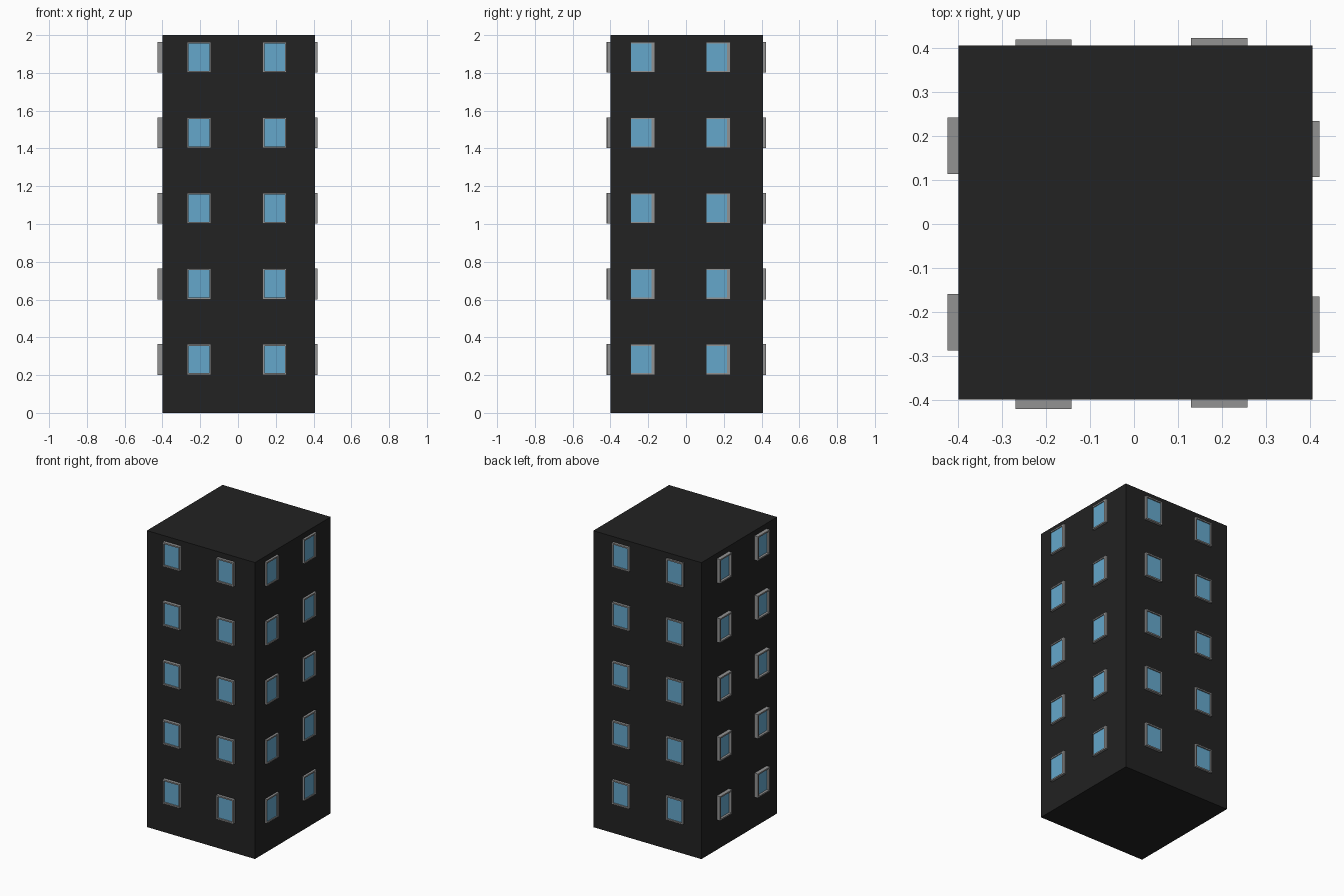
import bpy, bmesh
from math import pi
from mathutils import Matrix, Vector

if "Cube" in bpy.data.objects:
    bpy.data.objects.remove(bpy.data.objects["Cube"], do_unlink=True)


def material(name, rgb):
    m = bpy.data.materials.new(name)
    m.use_nodes = True
    m.diffuse_color = (*rgb, 1)
    m.node_tree.nodes["Principled BSDF"].inputs["Base Color"].default_value = (*rgb, 1)
    return m


WALL = material("dark wall", (0.016, 0.016, 0.016))
FRAME = material("grey frame", (0.29, 0.29, 0.29))
GLASS = material("blue glass", (0.13, 0.39, 0.60))


def box(bm, low, high):
    low, high = Vector(low), Vector(high)
    bmesh.ops.create_cube(bm, size=1, matrix=Matrix.Translation((low + high) / 2)
                          @ Matrix.Diagonal((*(high - low), 1)))


def add_object(name, bm, materials):
    mesh = bpy.data.meshes.new(name)
    bm.to_mesh(mesh)
    bm.free()
    for m in materials:
        mesh.materials.append(m)
    ob = bpy.data.objects.new(name, mesh)
    bpy.context.collection.objects.link(ob)
    return ob


def window(name, wall, face, recess, shift):
    """Frame facing -y with a recessed glass pane, centred on x and z."""
    w, h = 0.064, 0.0815
    bm = bmesh.new()
    box(bm, (-w, -face, -h), (w, -wall, h))
    bm.normal_update()
    front = next(f for f in bm.faces if f.normal.y < -0.9)
    bmesh.ops.inset_region(bm, faces=[front], thickness=0.013)
    # Rebate: a second ring drops straight back to the glass
    bmesh.ops.translate(bm, verts=front.verts, vec=(shift, 0, 0))
    walls = bmesh.ops.extrude_discrete_faces(bm, faces=[front])
    pane = walls["faces"][0]
    bmesh.ops.translate(bm, verts=pane.verts, vec=(0, recess, 0))
    pane.material_index = 1
    bmesh.ops.recalc_face_normals(bm, faces=bm.faces)
    return add_object(name, bm, [FRAME, GLASS])


# Tower block
bm = bmesh.new()
box(bm, (-0.4, -0.4, 0), (0.407, 0.407, 2))
add_object("tower_block", bm, [WALL])

# Each facade: quarter turns, wall distance, recess, pane shift, columns (position, face distance)
FACADES = {
    "front": (0, 0.400, 0.010, 0, [(-0.206, 0.421), (0.194, 0.418)]),
    "east": (1, 0.407, 0.006, -0.008, [(-0.229, 0.422), (0.171, 0.422)]),
    "back": (2, 0.407, 0.008, 0, [(-0.194, 0.424), (0.206, 0.420)]),
    "west": (3, 0.400, 0.016, 0, [(-0.178, 0.425), (0.224, 0.425)]),
}

# Five floors of windows on every facade
for side, (turns, wall, recess, shift, columns) in FACADES.items():
    turn = Matrix.Rotation(turns * pi / 2, 4, "Z")
    for col, (u, face) in enumerate(columns, 1):
        first = window(f"{side}_window_{col}_floor_1", wall, face, recess, shift)
        for floor in range(5):
            ob = first
            if floor:
                ob = bpy.data.objects.new(f"{side}_window_{col}_floor_{floor + 1}", first.data)
                bpy.context.collection.objects.link(ob)
            ob.matrix_world = turn @ Matrix.Translation((u, 0, 0.283 + 0.4 * floor))
